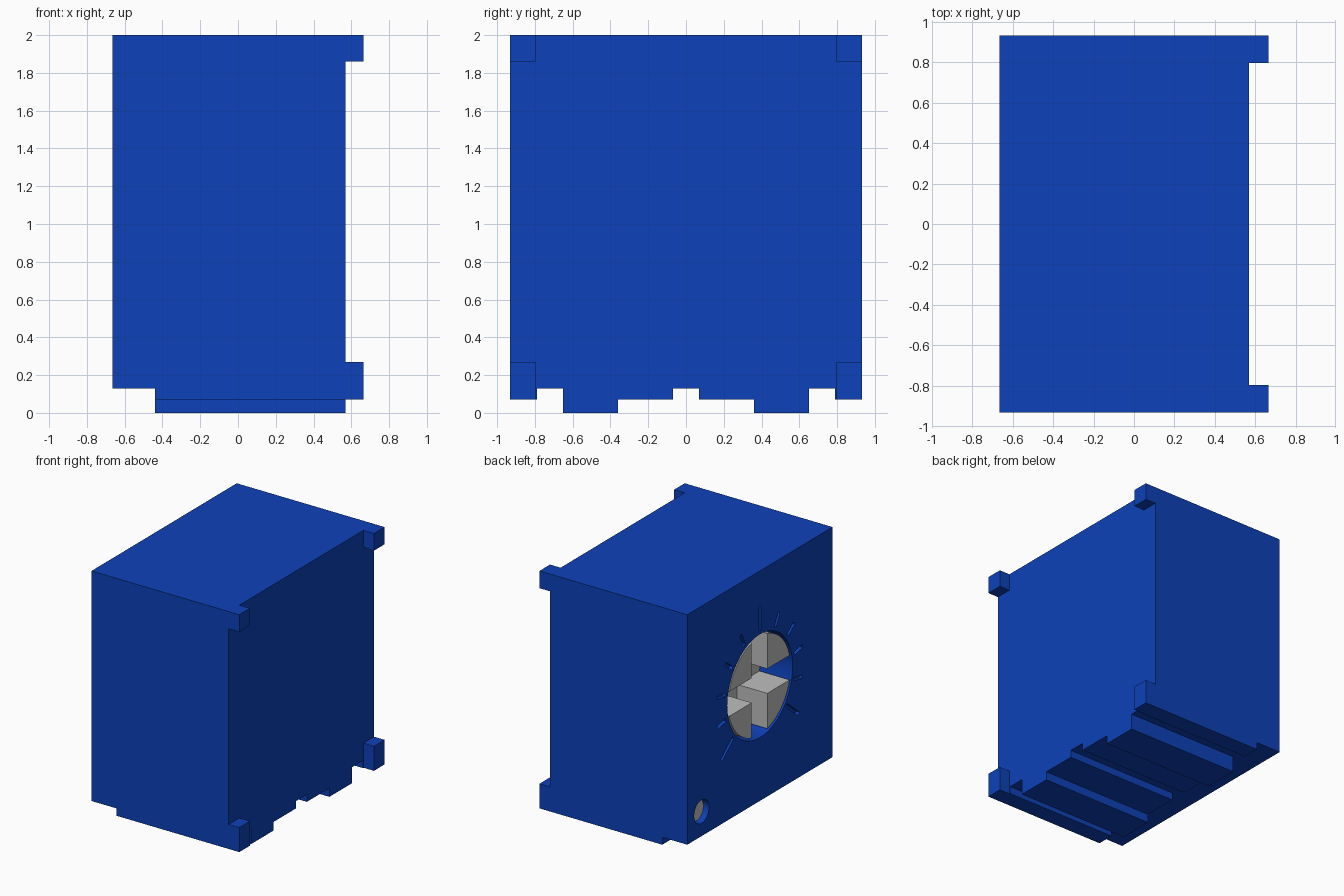
import bpy, bmesh, math
from mathutils import Matrix

cube = bpy.data.objects.get("Cube")
if cube:
    bpy.data.objects.remove(cube, do_unlink=True)


def material(name, rgb):
    m = bpy.data.materials.new(name)
    m.use_nodes = True
    m.diffuse_color = (*rgb, 1)
    m.node_tree.nodes["Principled BSDF"].inputs["Base Color"].default_value = (*rgb, 1)
    return m


BLUE = material("blue plastic", (0.004, 0.053, 0.48))
GREY = material("light grey plastic", (0.52, 0.52, 0.52))

FACE = -0.665            # plane of the dial face
DIAL_Z = 1.065           # dial centre height
HOLE_R, KNOB_R, SLOT = 0.42, 0.40, 0.10
FLOOR = -0.36            # bottom of the dial recess


def add_prism(bm, pts, x0, x1):
    """Extrude a (y, z) outline from x0 to x1."""
    face = bm.faces.new([bm.verts.new((x0, y, z)) for y, z in pts])
    ext = bmesh.ops.extrude_face_region(bm, geom=[face])["geom"]
    for v in ext:
        if isinstance(v, bmesh.types.BMVert):
            v.co.x = x1


def rect(y0, y1, z0, z1):
    return [(y0, z0), (y1, z0), (y1, z1), (y0, z1)]


def circle(cy, cz, r, n=64):
    return [(cy + r * math.cos(2 * math.pi * i / n),
             cz + r * math.sin(2 * math.pi * i / n)) for i in range(n)]


def make(name, prisms, mat, smooth=False):
    """One object out of a list of (outline, x0, x1) prisms."""
    bm = bmesh.new()
    for pts, x0, x1 in prisms:
        add_prism(bm, pts, x0, x1)
    bmesh.ops.recalc_face_normals(bm, faces=bm.faces)
    me = bpy.data.meshes.new(name)
    bm.to_mesh(me)
    bm.free()
    me.materials.append(mat)
    ob = bpy.data.objects.new(name, me)
    bpy.context.collection.objects.link(ob)
    if smooth:
        activate(ob)
        bpy.ops.object.shade_smooth_by_angle(angle=math.radians(30))
    return ob


def activate(ob):
    bpy.ops.object.select_all(action='DESELECT')
    ob.select_set(True)
    bpy.context.view_layer.objects.active = ob


# Housing block
housing = make("housing", [(rect(-0.933, 0.933, 0.13, 2.0), FACE, 0.57)], BLUE)

# Recesses: dial hole, pin hole and the radial scale marks
cuts = [(circle(0, DIAL_Z, HOLE_R), FACE - 0.1, FLOOR),
        (circle(0.75, 0.33, 0.095, 32), FACE - 0.1, FACE + 0.06)]
for i in range(-5, 6):
    a = math.radians(26 * i)
    r1 = 0.65 if i % 5 == 0 else 0.56
    s, c, w = math.sin(a), math.cos(a), 0.014
    mark = [(r * s + t * c, DIAL_Z + r * c - t * s)
            for r, t in ((0.45, -w), (r1, -w), (r1, w), (0.45, w))]
    cuts.append((mark, FACE - 0.1, FACE + 0.03))
cutter = make("recess_cutter", cuts, BLUE)
cutter.hide_render = True
mod = housing.modifiers.new("recesses", 'BOOLEAN')
mod.operation, mod.solver, mod.object = 'DIFFERENCE', 'EXACT', cutter
activate(housing)
bpy.ops.object.modifier_apply(modifier=mod.name)
bpy.data.objects.remove(cutter, do_unlink=True)
bpy.ops.object.shade_smooth_by_angle(angle=math.radians(30))

# Stand-off feet and underside ribs, on both sides
for side, s in (("front", -1), ("back", 1)):
    def span(a, b, z0, z1):
        return rect(min(a * s, b * s), max(a * s, b * s), z0, z1)
    make(side + "_upper_foot", [(span(0.797, 0.933, 1.86, 2.0), 0.57, 0.665)], BLUE)
    make(side + "_lower_foot", [(span(0.797, 0.933, 0.07, 0.27), 0.57, 0.665)], BLUE)
    make(side + "_edge_rib", [(span(0.79, 0.933, 0.07, 0.13), -0.44, 0.57)], BLUE)
    make(side + "_deep_rib", [(span(0.36, 0.65, 0.0, 0.13), -0.44, 0.57)], BLUE)
    make(side + "_inner_rib", [(span(0.07, 0.36, 0.07, 0.13), -0.44, 0.57)], BLUE)

# Knob: back disc with four quadrants separated by a cross slot
make("knob_base", [(circle(0, DIAL_Z, KNOB_R), FLOOR - 0.03, FLOOR)], GREY, True)
start = math.asin(SLOT / KNOB_R)
sweep = math.pi / 2 - 2 * start
quadrant = [(SLOT, SLOT)] + [(KNOB_R * math.cos(start + sweep * i / 12),
                              KNOB_R * math.sin(start + sweep * i / 12)) for i in range(13)]
make("knob_quadrants",
     [([(sy * y, DIAL_Z + sz * z) for y, z in quadrant], FACE + 0.004, FLOOR - 0.03)
      for sy in (-1, 1) for sz in (-1, 1)], GREY, True)

# Small round pin at the bottom of its hole
make("indicator_pin", [(circle(0.75, 0.33, 0.088, 32), FACE + 0.045, FACE + 0.06)], GREY, True)
